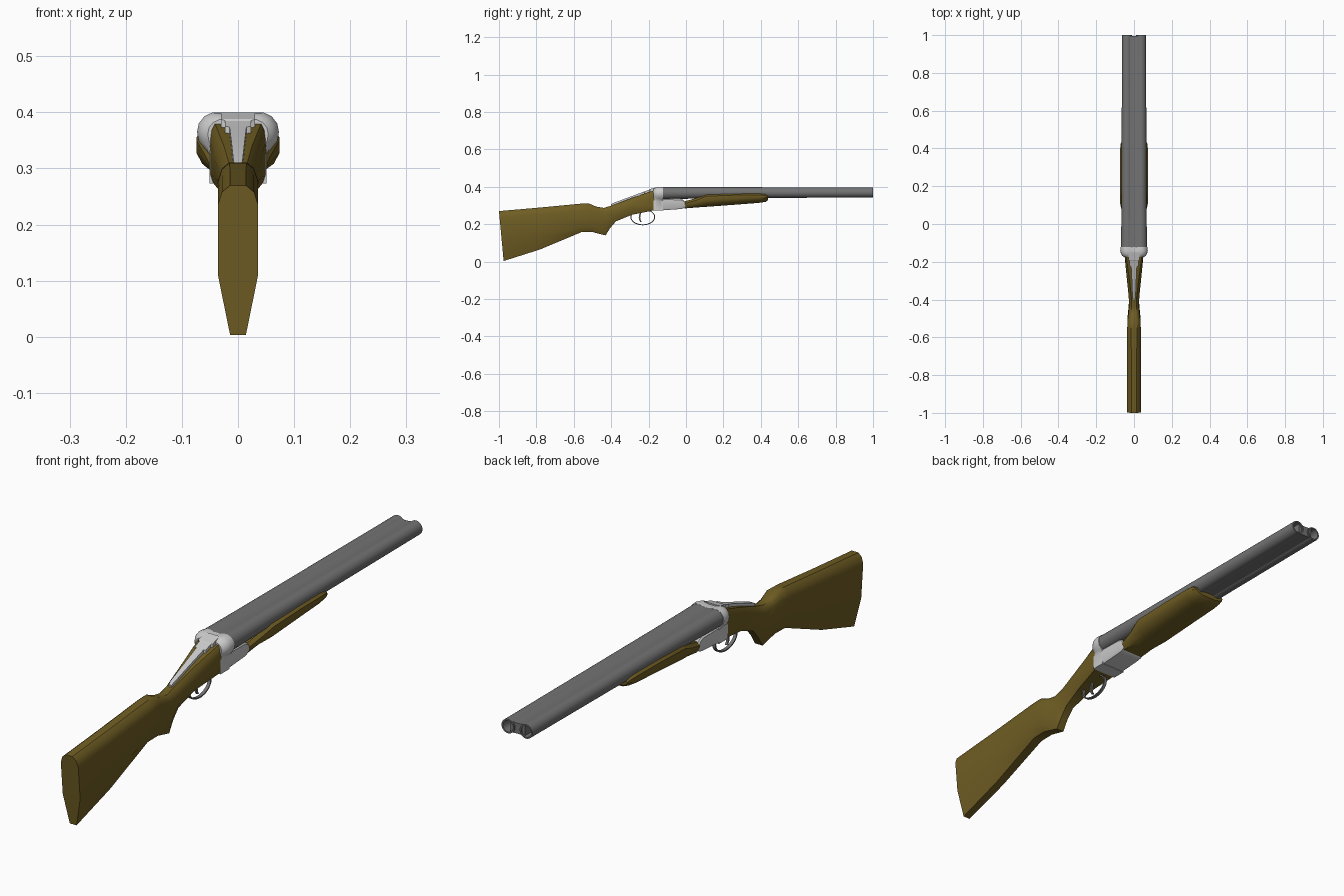
import bpy, bmesh, math

if "Cube" in bpy.data.objects:
    bpy.data.objects.remove(bpy.data.objects["Cube"])


def material(name, rgb):
    m = bpy.data.materials.new(name)
    m.diffuse_color = (*rgb, 1)
    m.use_nodes = True
    m.node_tree.nodes["Principled BSDF"].inputs["Base Color"].default_value = m.diffuse_color
    return m


WOOD = material("wood", (0.16, 0.11, 0.017))
DARK = material("dark_steel", (0.17, 0.17, 0.17))


def finish(name, bm, mat=None, angle=35):
    bmesh.ops.recalc_face_normals(bm, faces=bm.faces[:])
    me = bpy.data.meshes.new(name)
    bm.to_mesh(me)
    bm.free()
    ob = bpy.data.objects.new(name, me)
    bpy.context.collection.objects.link(ob)
    if mat:
        me.materials.append(mat)
    bpy.ops.object.select_all(action='DESELECT')
    ob.select_set(True)
    bpy.context.view_layer.objects.active = ob
    bpy.ops.object.shade_smooth_by_angle(angle=math.radians(angle))
    return ob


def loft(name, rings, mat=None, angle=35, capped=True, looped=False):
    """Skin a list of equal-length rings of 3D points."""
    bm = bmesh.new()
    vs = [[bm.verts.new(p) for p in r] for r in rings]
    n = len(vs[0])
    pairs = list(zip(vs, vs[1:])) + ([(vs[-1], vs[0])] if looped else [])
    for a, b in pairs:
        for i in range(n):
            j = (i + 1) % n
            bm.faces.new((a[i], a[j], b[j], b[i]))
    if capped and not looped:
        bm.faces.new(vs[0])
        bm.faces.new(vs[-1])
    return finish(name, bm, mat, angle)


def mirrored(half):
    """Half outline (x > 0, top to bottom) to a full ring."""
    return half + [(-x, y, z) for x, y, z in reversed(half)]


# Stock: top y/z, bottom y/z, top width, side width, top chamfer, bottom chamfer, bottom width
def stock_ring(yt, zt, yb, zb, wt, w, c, d, wb):
    def at(z):
        return yt + (yb - yt) * (zt - z) / (zt - zb)
    pts = [(wt, zt), ((wt + 2 * w) / 3, zt - c * .35), (w, zt - c), (w, zb + d), (wb, zb)]
    return mirrored([(x, at(z), z) for x, z in pts])


loft("stock", [stock_ring(*s) for s in [
    (-1.0, .270, -.975, .003, .014, .036, .035, .108, .014),
    (-.78, .289, -.78, .065, .014, .036, .035, .07, .016),
    (-.56, .310, -.56, .157, .015, .036, .035, .03, .018),
    (-.52, .311, -.50, .158, .015, .035, .03, .025, .018),
    (-.48, .294, -.43, .140, .013, .029, .025, .03, .016),
    (-.44, .287, -.405, .180, .013, .027, .025, .03, .015),
    (-.39, .302, -.375, .215, .014, .028, .03, .03, .016),
    (-.29, .340, -.29, .250, .025, .038, .035, .03, .025),
    (-.168, .382, -.168, .275, .042, .05, .03, .015, .045)]], WOOD)


# Breech block with two rounded lobes over a square body
def breech_ring(y, s):
    pts = [(.012, .396), (.03, .400), (.045, .400), (.060, .393), (.070, .380),
           (.073, .365), (.070, .349), (.060, .336), (.051, .325), (.051, .273)]
    return mirrored([(x * s if z > .326 else x,
                      y, .35 + (z - .35) * s if z > .35 else z) for x, z in pts])


loft("breech", [breech_ring(*s) for s in
                [(-.175, .74), (-.168, .86), (-.157, .95), (-.143, 1), (-.122, .98)]])

# Receiver body under the barrels
loft("receiver", [mirrored([(.046, y, t), (.051, y, t - .006), (.051, y, b + .008), (.046, y, b)])
                  for y, t, b in [(-.14, .338, .273), (-.03, .336, .281), (-.015, .33, .284),
                                  (-.004, .318, .292)]])

# Top tang and opening lever, running down the wrist
loft("tang", [mirrored([(w, y, z), (w, y, z - .02)]) for y, w, z in
              [(-.402, .005, .306), (-.39, .008, .313), (-.29, .012, .350),
               (-.225, .015, .374), (-.222, .023, .375), (-.195, .023, .385),
               (-.192, .03, .388), (-.15, .03, .400)]], angle=20)

# Fore-end hugging the barrels
loft("fore_end", [mirrored([(w * .8, y, t), (w, y, t - .012), (w, y, t - (t - b) * .5),
                            (w * .86, y, b + (t - b) * .22), (wb, y, b)])
                  for y, t, b, w, wb in [
    (-.008, .322, .284, .052, .042), (.05, .338, .289, .060, .040),
    (.11, .362, .293, .074, .038), (.26, .367, .304, .074, .036),
    (.39, .368, .314, .074, .036), (.425, .366, .319, .071, .035),
    (.438, .358, .328, .064, .033)]], WOOD)


# Twin tapered barrels, open at the muzzle
def circle(cx, y, cz, r, n=24):
    return [(cx + r * math.cos(2 * math.pi * i / n), y, cz + r * math.sin(2 * math.pi * i / n))
            for i in range(n)]


for side, label in ((1, "right"), (-1, "left")):
    loft(label + "_barrel", [circle(side * cx, y, z, r) for cx, y, z, r in [
        (.036, -.125, .366, .033), (.036, .1, .368, .030), (.0375, 1, .370, .0265),
        (.0375, 1, .370, .021), (.0375, .6, .370, .021)]], DARK)

# Ribs joining the barrels above and below
loft("barrel_rib", [mirrored([(.007, y, t - .003), (.03, y, t), (.03, y, b), (.007, y, b + .002)])
                    for y, t, b in [(-.125, .398, .338), (.1, .395, .341), (.995, .392, .348)]],
     DARK)

# Trigger guard: a closed oval band
guard = []
for i in range(28):
    a = 2 * math.pi * i / 28
    c, s = math.cos(a), math.sin(a)
    guard.append([(x, -.231 + r * c, .238 + (r - .022) * s - .012 * c * 0.0)
                  for x, r in ((-.006, .066), (.006, .066), (.006, .061), (-.006, .061))])
loft("trigger_guard", guard, DARK, looped=True)

# Curved trigger
loft("trigger", [[(-.004, y - .004, z), (.004, y - .004, z), (.004, y + .004, z), (-.004, y + .004, z)]
                 for y, z in [(-.235, .275), (-.245, .255), (-.249, .237), (-.246, .222), (-.24, .212)]],
     DARK)
